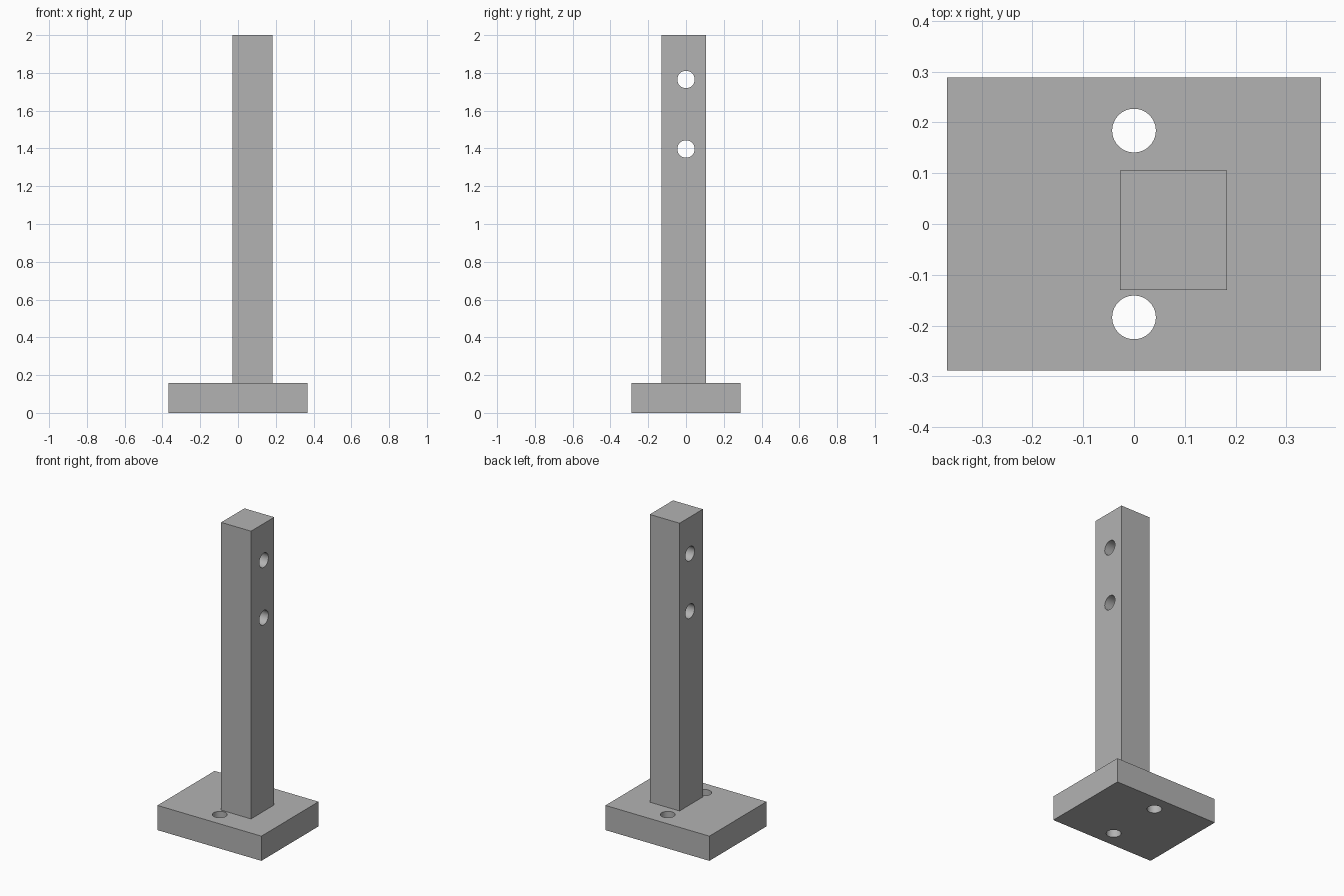
import bpy
from math import pi, radians

cube = bpy.data.objects.get("Cube")
if cube:
    bpy.data.objects.remove(cube, do_unlink=True)

# Single grey colour
grey = bpy.data.materials.new("plain grey")
grey.use_nodes = True
grey.diffuse_color = (0.45, 0.45, 0.45, 1)
grey.node_tree.nodes["Principled BSDF"].inputs["Base Color"].default_value = grey.diffuse_color


def block(name, low, high):
    """Box between two opposite corners."""
    centre = [(a + b) / 2 for a, b in zip(low, high)]
    bpy.ops.mesh.primitive_cube_add(size=1, location=centre)
    ob = bpy.context.object
    ob.name = name
    ob.scale = [b - a for a, b in zip(low, high)]
    bpy.ops.object.transform_apply(location=False, rotation=False, scale=True)
    ob.data.materials.append(grey)
    return ob


def drill(ob, centre, radius, rotation=(0, 0, 0)):
    """Cut a round through hole along the rotated z axis."""
    bpy.ops.mesh.primitive_cylinder_add(vertices=64, radius=radius, depth=0.6,
                                        location=centre, rotation=rotation)
    cutter = bpy.context.object
    cutter.hide_render = True
    cutter.data.materials.append(grey)
    cut = ob.modifiers.new("hole", "BOOLEAN")
    cut.operation = "DIFFERENCE"
    cut.solver = "EXACT"
    cut.object = cutter
    bpy.ops.object.select_all(action="DESELECT")
    ob.select_set(True)
    bpy.context.view_layer.objects.active = ob
    bpy.ops.object.modifier_apply(modifier=cut.name)
    bpy.data.objects.remove(cutter, do_unlink=True)


# Base plate with two vertical bolt holes
base = block("base_plate", (-0.368, -0.289, 0), (0.368, 0.289, 0.158))
for side in (-1, 1):
    drill(base, (0, side * 0.184, 0.08), 0.043)

# Upright post with two sideways holes near the top
post = block("upright_post", (-0.028, -0.13, 0.158), (0.183, 0.105, 2))
for height in (1.397, 1.765):
    drill(post, (0.08, 0, height), 0.046, (0, pi / 2, 0))

# Smooth hole walls, crisp edges
for ob in (base, post):
    bpy.ops.object.select_all(action="DESELECT")
    ob.select_set(True)
    bpy.context.view_layer.objects.active = ob
    bpy.ops.object.shade_smooth_by_angle(angle=radians(30))
